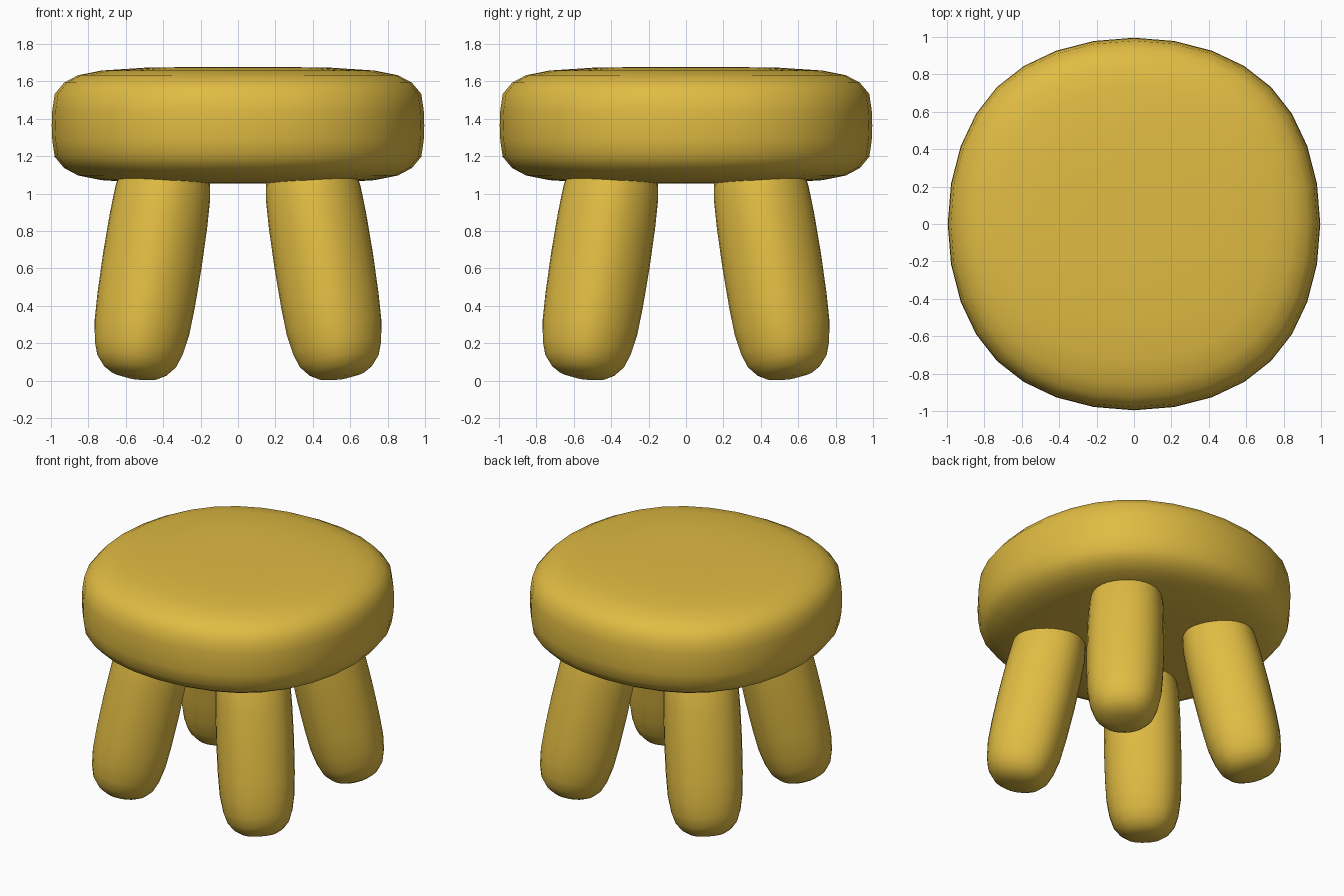
import bpy, bmesh, math
from mathutils import Vector, Matrix

if "Cube" in bpy.data.objects:
    bpy.data.objects.remove(bpy.data.objects["Cube"])

yellow = bpy.data.materials.new("mustard_yellow")
yellow.diffuse_color = (0.745, 0.497, 0.055, 1.0)
yellow.use_nodes = True
yellow.node_tree.nodes["Principled BSDF"].inputs["Base Color"].default_value = yellow.diffuse_color

SIDES = 32


def rounded_section(radius):
    """Slightly squared circle, wider on the diagonals."""
    points = []
    for i in range(SIDES):
        a = 2 * math.pi * i / SIDES
        r = radius * (1 + 0.02 * (1 - math.cos(4 * a)))
        a += 0.03 * math.sin(4 * a)
        points.append((r * math.cos(a), r * math.sin(a)))
    return points


def lathe(name, profile, matrix=Matrix()):
    """Sweep (radius, height) pairs, from bottom to top, into a closed solid."""
    bm = bmesh.new()
    rings = [[bm.verts.new((x, y, z)) for x, y in rounded_section(r)]
             for r, z in profile]
    for low, high in zip(rings, rings[1:]):
        for i in range(SIDES):
            j = (i + 1) % SIDES
            bm.faces.new((low[i], low[j], high[j], high[i]))
    bm.faces.new(rings[0][::-1])
    bm.faces.new(rings[-1])
    bm.transform(matrix)
    for f in bm.faces:
        f.smooth = True
    mesh = bpy.data.meshes.new(name)
    bm.to_mesh(mesh)
    bm.free()
    mesh.materials.append(yellow)
    obj = bpy.data.objects.new(name, mesh)
    bpy.context.collection.objects.link(obj)
    return obj


# Thick cushion-like seat, mirrored about its mid height
seat_half = [(0.25, -0.312), (0.50, -0.308), (0.73, -0.293), (0.855, -0.268),
             (0.93, -0.228), (0.98, -0.168), (0.993, -0.08), (0.996, 0.0)]
seat_profile = seat_half + [(r, -z) for r, z in seat_half[-2::-1]]
lathe("seat", seat_profile, Matrix.Translation((0, 0, 1.365)))

# Stubby rounded legs, splayed outwards along the diagonals
LENGTH = 1.28
leg_half = [(0.06, 0.0), (0.12, 0.012), (0.165, 0.04), (0.205, 0.09),
            (0.228, 0.16), (0.246, 0.27), (0.253, 0.42), (0.256, LENGTH / 2)]
leg_profile = leg_half + [(r, LENGTH - z) for r, z in leg_half[-2::-1]]
splay = math.atan(0.155 * math.sqrt(2))
for name, quarter in (("back_right_leg", 0), ("back_left_leg", 1),
                      ("front_left_leg", 2), ("front_right_leg", 3)):
    heading = math.radians(45 + 90 * quarter)
    foot = Vector((0.555 * math.sqrt(2), 0, 0.017))
    placement = (Matrix.Rotation(heading, 4, 'Z') @ Matrix.Translation(foot)
                 @ Matrix.Rotation(-splay, 4, 'Y'))
    lathe(name, leg_profile, placement)
